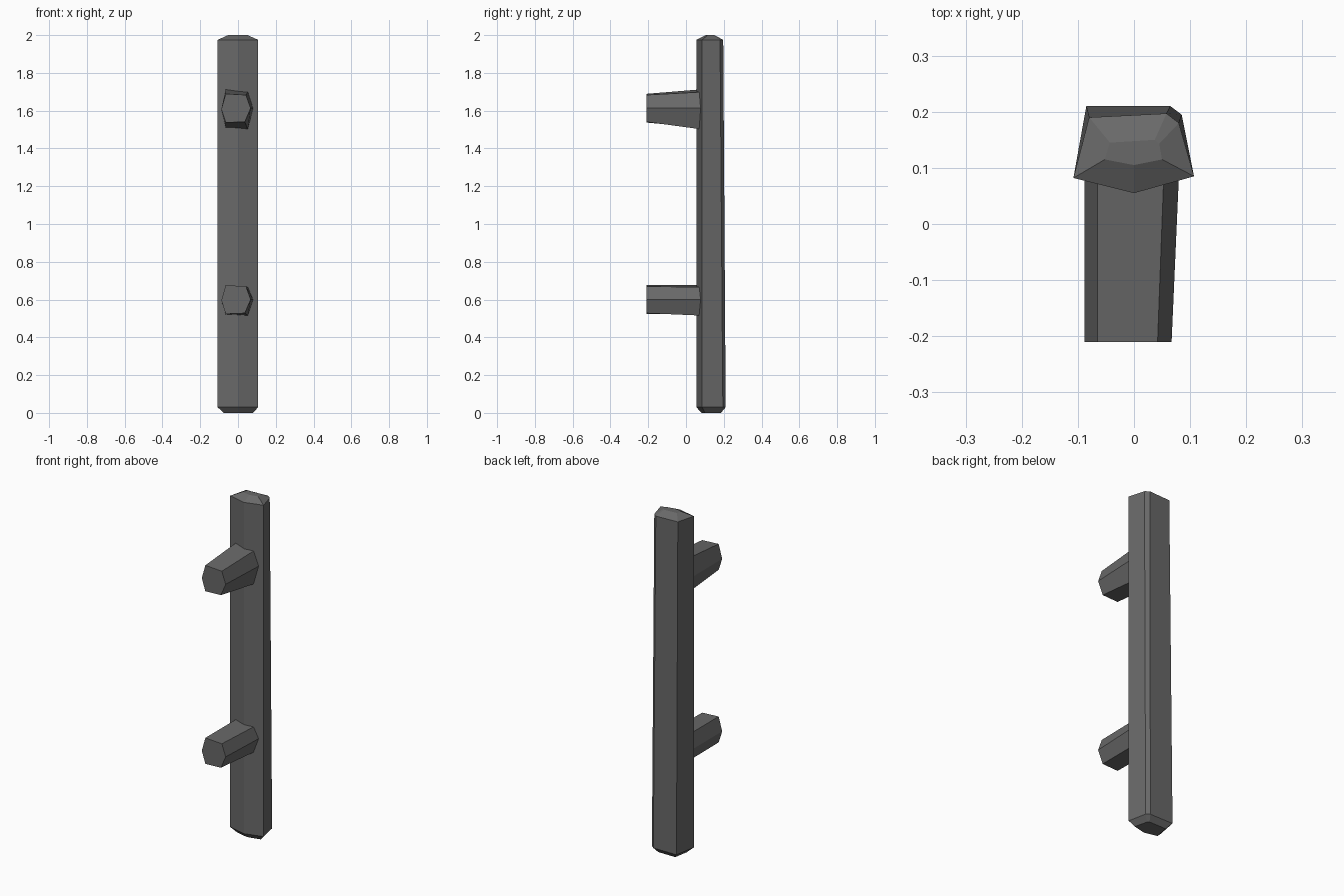
import bpy
import bmesh

cube = bpy.data.objects.get("Cube")
if cube:
    bpy.data.objects.remove(cube)

# Single dark metal colour
metal = bpy.data.materials.new("dark_grey_metal")
metal.use_nodes = True
grey = (0.14, 0.14, 0.14, 1)
metal.diffuse_color = grey
bsdf = metal.node_tree.nodes["Principled BSDF"]
bsdf.inputs["Base Color"].default_value = grey
bsdf.inputs["Roughness"].default_value = 0.7


def loft(name, rings):
    """Closed flat-faced solid through rings with equal point counts."""
    bm = bmesh.new()
    loops = [[bm.verts.new(p) for p in ring] for ring in rings]
    for lower, upper in zip(loops, loops[1:]):
        for i in range(len(lower)):
            j = (i + 1) % len(lower)
            bm.faces.new((lower[i], lower[j], upper[j], upper[i]))
    bm.faces.new(loops[0][::-1])
    bm.faces.new(loops[-1])
    bmesh.ops.recalc_face_normals(bm, faces=bm.faces)
    mesh = bpy.data.meshes.new(name)
    bm.to_mesh(mesh)
    bm.free()
    mesh.materials.append(metal)
    obj = bpy.data.objects.new(name, mesh)
    bpy.context.collection.objects.link(obj)
    return obj


def level(points, z):
    return [(x, y, z) for x, y in points]


# Upright bar: six-sided, slightly leaning back face, chamfered ends
front = [(-0.108, 0.082), (0, 0.055), (0.107, 0.085)]
low = front + [(0.085, 0.195), (0.065, 0.21), (-0.085, 0.21)]
high = front + [(0.08, 0.18), (0.058, 0.197), (-0.08, 0.19)]
base = [(-0.075, 0.1), (0, 0.082), (0.078, 0.1),
        (0.06, 0.175), (0.05, 0.185), (-0.06, 0.185)]
crown = [(-0.052, 0.115), (0, 0.105), (0.05, 0.115),
         (0.045, 0.143), (0.037, 0.15), (-0.043, 0.145)]
loft("handle_bar", [level(base, 0), level(low, 0.03),
                    level(high, 1.975), level(crown, 2)])

# Mounting pegs: irregular hexagons widening towards the bar
tip = [(-0.088, -0.005), (-0.065, 0.076), (0.042, 0.07),
       (0.067, 0), (0.036, -0.072), (-0.065, -0.076)]
root = [(-0.088, -0.005), (-0.065, 0.076), (0.053, 0.065),
        (0.08, 0), (0.052, -0.085), (-0.065, -0.078)]
for name, z, spread in (("lower_peg", 0.6, 1), ("upper_peg", 1.613, 1.32)):
    loft(name, [[(x, -0.21, z + h) for x, h in tip],
                [(x, 0.085, z + h * spread) for x, h in root]])
